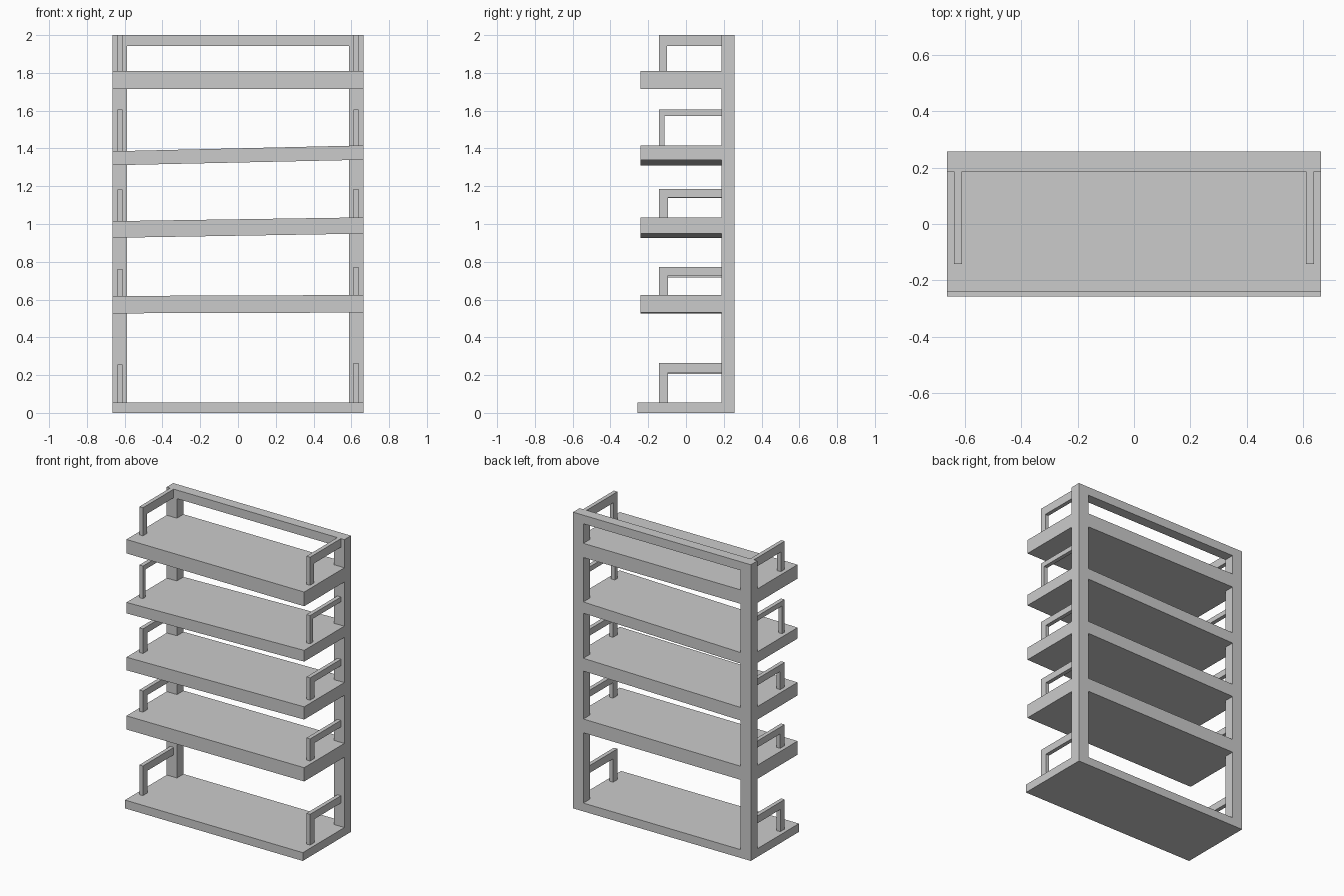
import bpy, bmesh

if "Cube" in bpy.data.objects:
    bpy.data.objects.remove(bpy.data.objects["Cube"])

W, FRONT, BACK = 0.664, -0.242, 0.257   # half width, shelf front, rear face
POST_X, POST_Y = 0.587, 0.187           # inner faces of the posts


def prism(name, bottom, top):
    """Solid between two matching outlines."""
    bm = bmesh.new()
    a = [bm.verts.new(p) for p in bottom]
    b = [bm.verts.new(p) for p in top]
    n = len(a)
    bm.faces.new(a[::-1])
    bm.faces.new(b)
    for i in range(n):
        j = (i + 1) % n
        bm.faces.new((a[i], a[j], b[j], b[i]))
    bmesh.ops.recalc_face_normals(bm, faces=bm.faces)
    mesh = bpy.data.meshes.new(name)
    bm.to_mesh(mesh)
    bm.free()
    obj = bpy.data.objects.new(name, mesh)
    bpy.context.collection.objects.link(obj)
    return obj


def box(name, x0, x1, y0, y1, z0, z1):
    outline = [(x0, y0), (x1, y0), (x1, y1), (x0, y1)]
    return prism(name, [(x, y, z0) for x, y in outline],
                 [(x, y, z1) for x, y in outline])


def slope(left, right, x):
    return left + (right - left) * (x + W) / (2 * W)


def shelf(name, left, right):
    """T-shaped board that fits between the posts; may tilt along x."""
    outline = [(-W, FRONT), (W, FRONT), (W, POST_Y), (POST_X, POST_Y),
               (POST_X, BACK), (-POST_X, BACK), (-POST_X, POST_Y), (-W, POST_Y)]
    rings = [[(x, y, slope(left[k], right[k], x)) for x, y in outline]
             for k in (0, 1)]
    return prism(name, *rings)


def guard(name, side, z_foot, z_top, bar, leg):
    """L-shaped side rail from the shelf up and back to the post."""
    y = -0.142
    profile = [(y, z_foot), (y + leg, z_foot), (y + leg, z_top - bar),
               (POST_Y, z_top - bar), (POST_Y, z_top), (y, z_top)]
    return prism(name, [(side * 0.611, *p) for p in profile],
                 [(side * 0.638, *p) for p in profile])


# Base board, rear posts and top rail
box("base_board", -W, W, -BACK, BACK, 0, 0.056)
for side, label in ((-1, "left"), (1, "right")):
    x0, x1 = sorted((side * POST_X, side * W))
    box(label + "_post", x0, x1, POST_Y, BACK, 0.056, 2)
box("top_rail", -POST_X, POST_X, POST_Y, BACK, 1.942, 2)

# Shelves: (bottom, top) heights at the left and right ends
shelves = [((0.527, 0.619), (0.531, 0.624)),
           ((0.927, 1.015), (0.949, 1.035)),
           ((1.311, 1.385), (1.340, 1.416)),
           ((1.716, 1.810), (1.714, 1.810))]
for i, (left, right) in enumerate(shelves):
    shelf(f"shelf_{i + 1}", left, right)

# Side guards: top height left, right, bar thickness, leg depth
guards = [(0.256, 0.264, 0.050, 0.047), (0.762, 0.773, 0.045, 0.048),
          (1.182, 1.185, 0.044, 0.048), (1.606, 1.606, 0.033, 0.029),
          (2.0, 2.0, 0.058, 0.042)]
feet = [((0, 0.056), (0, 0.056))] + shelves
for i, (g, f) in enumerate(zip(guards, feet)):
    for k, label in enumerate(("left", "right")):
        side = 2 * k - 1
        foot = slope(f[0][1], f[1][1], side * 0.625)
        guard(f"{label}_guard_{i + 1}", side, foot, g[k], g[2], g[3])
